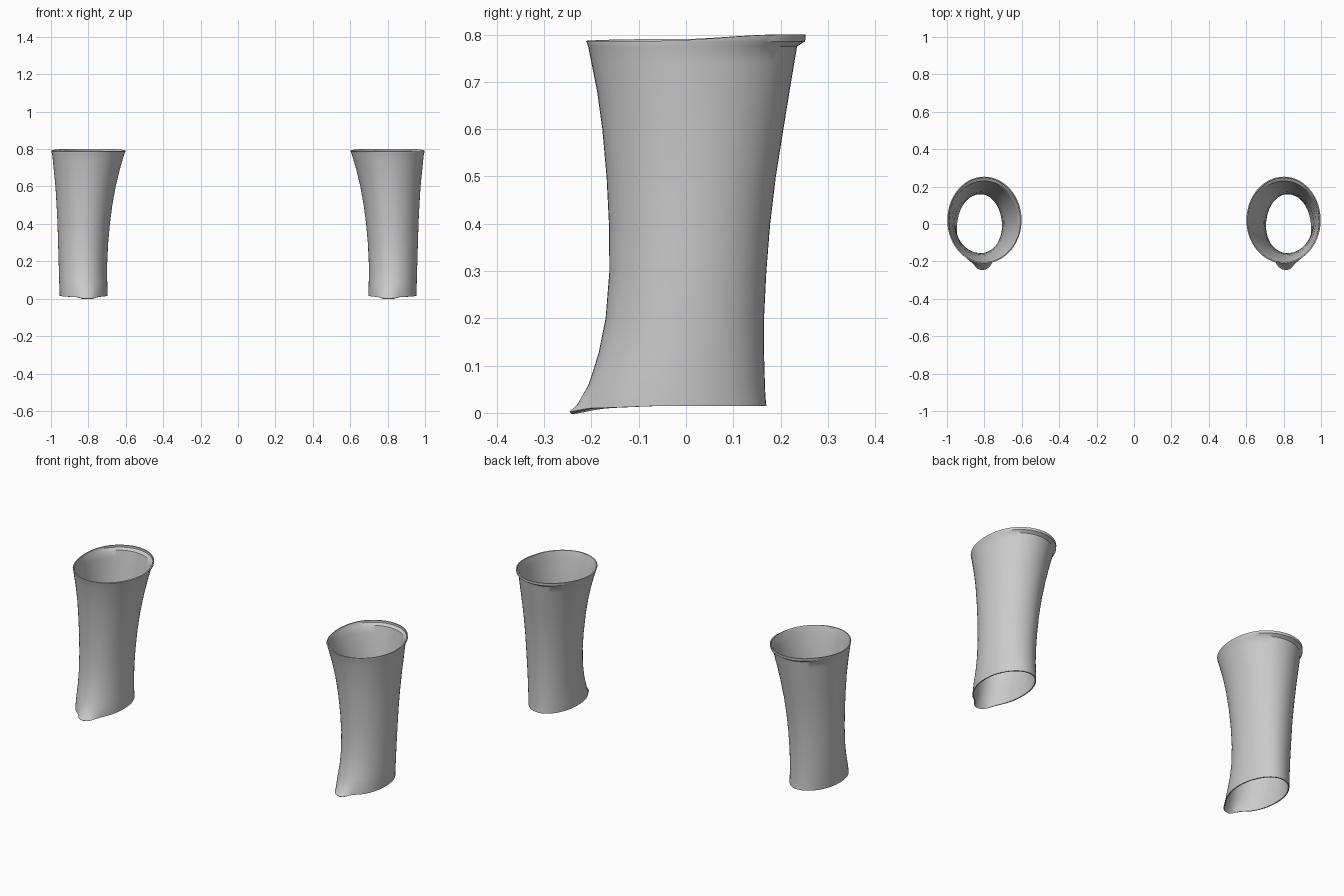
import bpy, bmesh, math

if "Cube" in bpy.data.objects:
    bpy.data.objects.remove(bpy.data.objects["Cube"])

SEG = 56
grey = bpy.data.materials.new("plain grey")
grey.diffuse_color = (0.6, 0.6, 0.6, 1)
grey.use_nodes = True
grey.node_tree.nodes["Principled BSDF"].inputs["Base Color"].default_value = grey.diffuse_color

# rings: height, inner x, outer x, front y, back y
RINGS = [
    (0.015, 0.697, 0.953, -0.218, 0.170),
    (0.035, 0.697, 0.954, -0.212, 0.168),
    (0.06, 0.698, 0.955, -0.206, 0.167),
    (0.09, 0.699, 0.956, -0.196, 0.166),
    (0.13, 0.700, 0.957, -0.184, 0.165),
    (0.20, 0.699, 0.959, -0.170, 0.165),
    (0.30, 0.694, 0.962, -0.162, 0.170),
    (0.40, 0.685, 0.965, -0.163, 0.178),
    (0.50, 0.672, 0.970, -0.168, 0.190),
    (0.60, 0.654, 0.976, -0.177, 0.206),
    (0.68, 0.635, 0.984, -0.188, 0.219),
    (0.74, 0.618, 0.990, -0.200, 0.229),
    (0.775, 0.607, 0.994, -0.207, 0.235),
    (0.786, 0.602, 0.998, -0.211, 0.252),
    (0.787, 0.601, 0.998, -0.211, 0.253),
]


def smooth(t):
    t = max(0.0, min(1.0, t))
    return t * t * (3 - 2 * t)


def cuff(name, side):
    bm = bmesh.new()
    loops = []
    last = len(RINGS) - 1
    for n, (z0, xi, xo, yf, yb) in enumerate(RINGS):
        cx = 0.5 * (xi + xo) * 0.6 + 0.805 * 0.4     # front and back points lean inward
        cy = 0.5 * (yf + yb)
        loop = []
        for i in range(SEG):
            a = 2 * math.pi * i / SEG
            c, s = math.cos(a), math.sin(a)
            x = cx + c * ((xo - cx) if c > 0 else (cx - xi))
            y = cy + s * (yb - yf) / 2
            z = z0
            # rounded toe lip at the front of the hem
            if s < 0:
                w = math.exp(-((x - 0.803) / 0.05) ** 4)
                y -= 0.036 * w * max(0, 1 - z0 / 0.06) ** 0.8
                if n == 0:
                    z -= 0.013 * w + 0.005 * smooth(-s) * (1 - w)
                elif n == 1:
                    z -= 0.017 * w
            # top edge rises towards the back
            if n == last:
                z += 0.013 * smooth((y + 0.06) / 0.27)
            loop.append(bm.verts.new((side * x, y, z)))
        loops.append(loop)
    for lo, hi in zip(loops, loops[1:]):
        for i in range(SEG):
            j = (i + 1) % SEG
            f = [lo[i], lo[j], hi[j], hi[i]]
            bm.faces.new(f if side > 0 else f[::-1])
    me = bpy.data.meshes.new(name)
    bm.to_mesh(me)
    bm.free()
    me.materials.append(grey)
    ob = bpy.data.objects.new(name, me)
    bpy.context.collection.objects.link(ob)
    # thin wall
    wall = ob.modifiers.new("wall", 'SOLIDIFY')
    wall.thickness = 0.006
    wall.offset = -1
    bpy.context.view_layer.objects.active = ob
    ob.select_set(True)
    bpy.ops.object.modifier_apply(modifier="wall")
    bpy.ops.object.shade_smooth_by_angle(angle=math.radians(40))
    ob.select_set(False)


cuff("right_cuff", 1)
cuff("left_cuff", -1)
